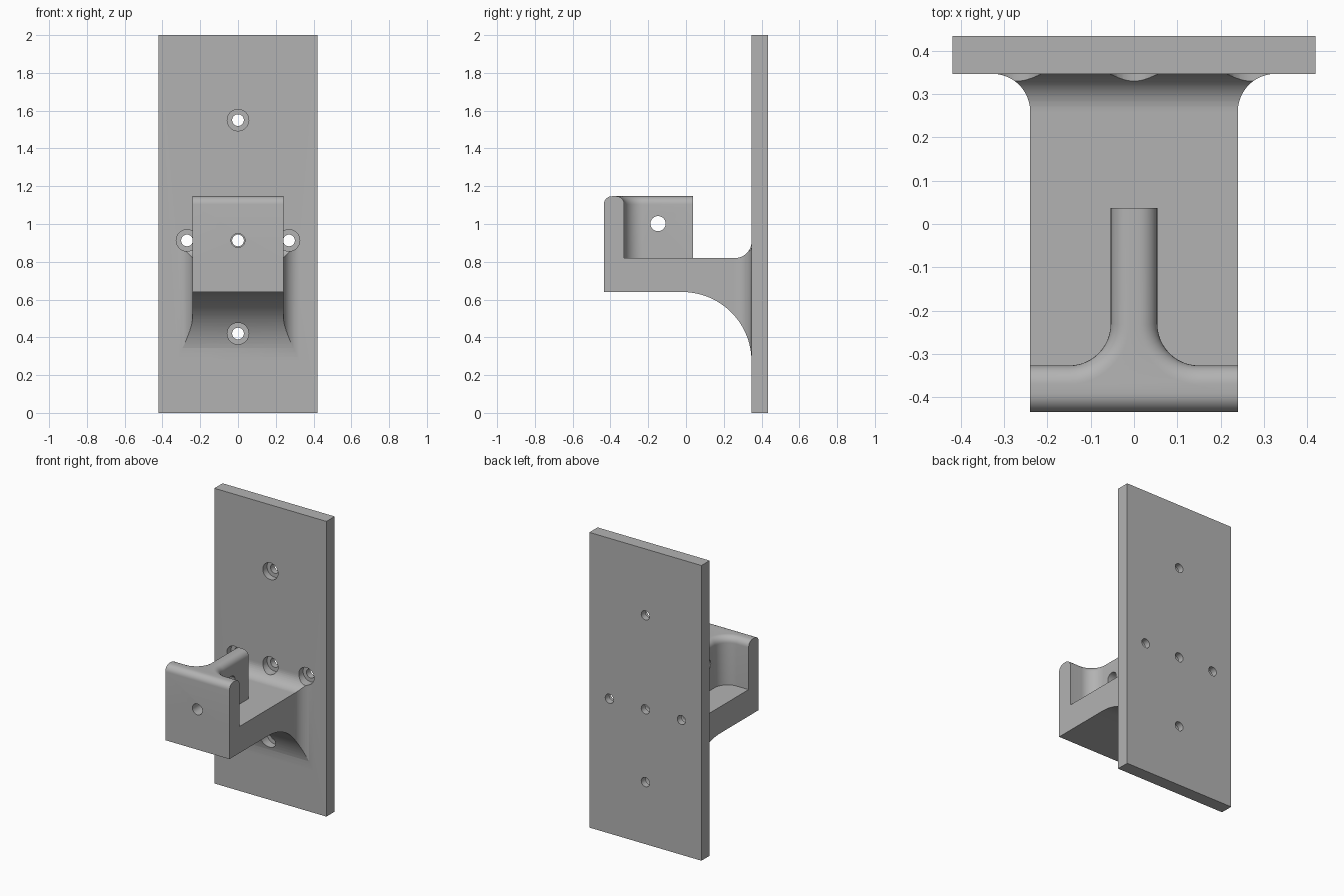
import bpy, bmesh
from math import sin, cos, pi, sqrt, radians
from mathutils import Matrix

cube = bpy.data.objects.get("Cube")
if cube:
    bpy.data.objects.remove(cube, do_unlink=True)

grey = bpy.data.materials.new("plain grey")
grey.use_nodes = True
colour = (0.45, 0.45, 0.45, 1)
grey.diffuse_color = colour
grey.node_tree.nodes["Principled BSDF"].inputs["Base Color"].default_value = colour

FRONT, WALL_BACK, PLATE, BACK = -0.435, -0.327, 0.347, 0.435
HALF, TOP, ARM_TOP, ARM_BOTTOM = 0.24, 1.147, 0.82, 0.64


def finish(name, bm):
    bmesh.ops.recalc_face_normals(bm, faces=bm.faces[:])
    mesh = bpy.data.meshes.new(name)
    bm.to_mesh(mesh)
    bm.free()
    mesh.materials.append(grey)
    obj = bpy.data.objects.new(name, mesh)
    bpy.context.collection.objects.link(obj)
    return obj


def combine(target, other, operation):
    mod = target.modifiers.new(operation.lower(), 'BOOLEAN')
    mod.operation, mod.object, mod.solver = operation, other, 'EXACT'
    bpy.ops.object.select_all(action='DESELECT')
    bpy.context.view_layer.objects.active = target
    target.select_set(True)
    bpy.ops.object.modifier_apply(modifier=mod.name)
    bpy.data.objects.remove(other, do_unlink=True)


def cylinder(radius, start, end, x, z, axis='Y', y=0):
    """Cutter running along Y at (x, z), or along X at (y, z)."""
    bm = bmesh.new()
    bmesh.ops.create_cone(bm, cap_ends=True, segments=40, radius1=radius,
                          radius2=radius, depth=end - start)
    mid = (start + end) / 2
    place = Matrix.Translation((x, mid, z) if axis == 'Y' else (mid, y, z))
    turn = Matrix.Rotation(pi / 2, 4, 'X' if axis == 'Y' else 'Y')
    bmesh.ops.transform(bm, matrix=place @ turn, verts=bm.verts[:])
    obj = finish("hole_cutter", bm)
    obj.hide_render = True
    return obj


# Back plate
bm = bmesh.new()
bmesh.ops.create_cube(bm, size=1)
bmesh.ops.scale(bm, vec=(0.84, BACK - PLATE, 2), verts=bm.verts[:])
bmesh.ops.translate(bm, vec=(0, (PLATE + BACK) / 2, 1), verts=bm.verts[:])
bracket = finish("wall_bracket", bm)

# Arm: rectangular sections that flare into the plate
FILLET, ARCH = 0.087, 0.367


def section(y):
    d = max(0, y - (PLATE - FILLET))
    flare = FILLET - sqrt(max(0, FILLET ** 2 - d ** 2))
    d = max(0, y - (PLATE - ARCH))
    drop = ARCH - sqrt(max(0, ARCH ** 2 - d ** 2))
    w, t, b = HALF + flare, ARM_TOP + flare, ARM_BOTTOM - drop
    return [(-w, b), (w, b), (w, t), (-w, t)]


stations = {PLATE - ARCH * cos(i * pi / 40) for i in range(20)}
stations = [PLATE - ARCH + ARCH * sin(i * pi / 48) for i in range(25)]
stations += [PLATE - FILLET + FILLET * sin(i * pi / 24) for i in range(12)]
stations = [FRONT] + sorted(stations)
bm = bmesh.new()
rings = [[bm.verts.new((x, y, z)) for x, z in section(y)] for y in stations]
rings.append([bm.verts.new((x, PLATE + 0.03, z)) for x, z in section(PLATE)])
for a, b in zip(rings, rings[1:]):
    for i in range(4):
        j = (i + 1) % 4
        bm.faces.new((a[i], a[j], b[j], b[i]))
bm.faces.new(rings[0])
bm.faces.new(rings[-1])
combine(bracket, finish("arm", bm), 'UNION')

# Front wall with its stem: T-shaped outline with filleted inner corners
STEM, STEM_END, CORNER = 0.054, 0.037, 0.096
side = [(HALF, FRONT), (HALF, WALL_BACK)]
for i in range(13):
    a = i * pi / 24
    side.append((STEM + CORNER - CORNER * sin(a), WALL_BACK + CORNER - CORNER * cos(a)))
side.append((STEM, STEM_END))
outline = side + [(-x, y) for x, y in reversed(side)]
bm = bmesh.new()
base = bm.faces.new([bm.verts.new((x, y, ARM_TOP - 0.05)) for x, y in outline])
grown = bmesh.ops.extrude_face_region(bm, geom=[base], use_keep_orig=True)["geom"]
upper = [v for v in grown if isinstance(v, bmesh.types.BMVert)]
bmesh.ops.translate(bm, vec=(0, 0, TOP - ARM_TOP + 0.05), verts=upper)
bmesh.ops.recalc_face_normals(bm, faces=bm.faces[:])


def rounded(edge):
    p, q = (v.co for v in edge.verts)
    on_top = min(p.z, q.z) > TOP - 0.001
    on_side = min(abs(p.x), abs(q.x)) > HALF - 0.001 and p.x * q.x > 0
    on_end = min(p.y, q.y) > STEM_END - 0.001
    return on_top and not on_side and not on_end


bmesh.ops.bevel(bm, geom=[e for e in bm.edges if rounded(e)], offset=0.043,
                segments=8, profile=0.5, affect='EDGES')
combine(bracket, finish("front_wall_and_stem", bm), 'UNION')

# Counterbored screw holes in the plate
for x, z in [(0, 1.55), (-0.27, 0.913), (0, 0.913), (0.27, 0.913), (0, 0.42)]:
    combine(bracket, cylinder(0.057, 0.15, PLATE + 0.045, x, z), 'DIFFERENCE')
    combine(bracket, cylinder(0.031, 0.2, BACK + 0.1, x, z), 'DIFFERENCE')

# Driver hole through the wall and stem, and cross hole through the stem
combine(bracket, cylinder(0.037, FRONT - 0.1, STEM_END + 0.1, 0, 0.913), 'DIFFERENCE')
combine(bracket, cylinder(0.04, -0.2, 0.2, 0, 1.002, 'X', -0.148), 'DIFFERENCE')

bpy.ops.object.select_all(action='DESELECT')
bracket.select_set(True)
bpy.context.view_layer.objects.active = bracket
bpy.ops.object.shade_smooth_by_angle(angle=radians(25))
